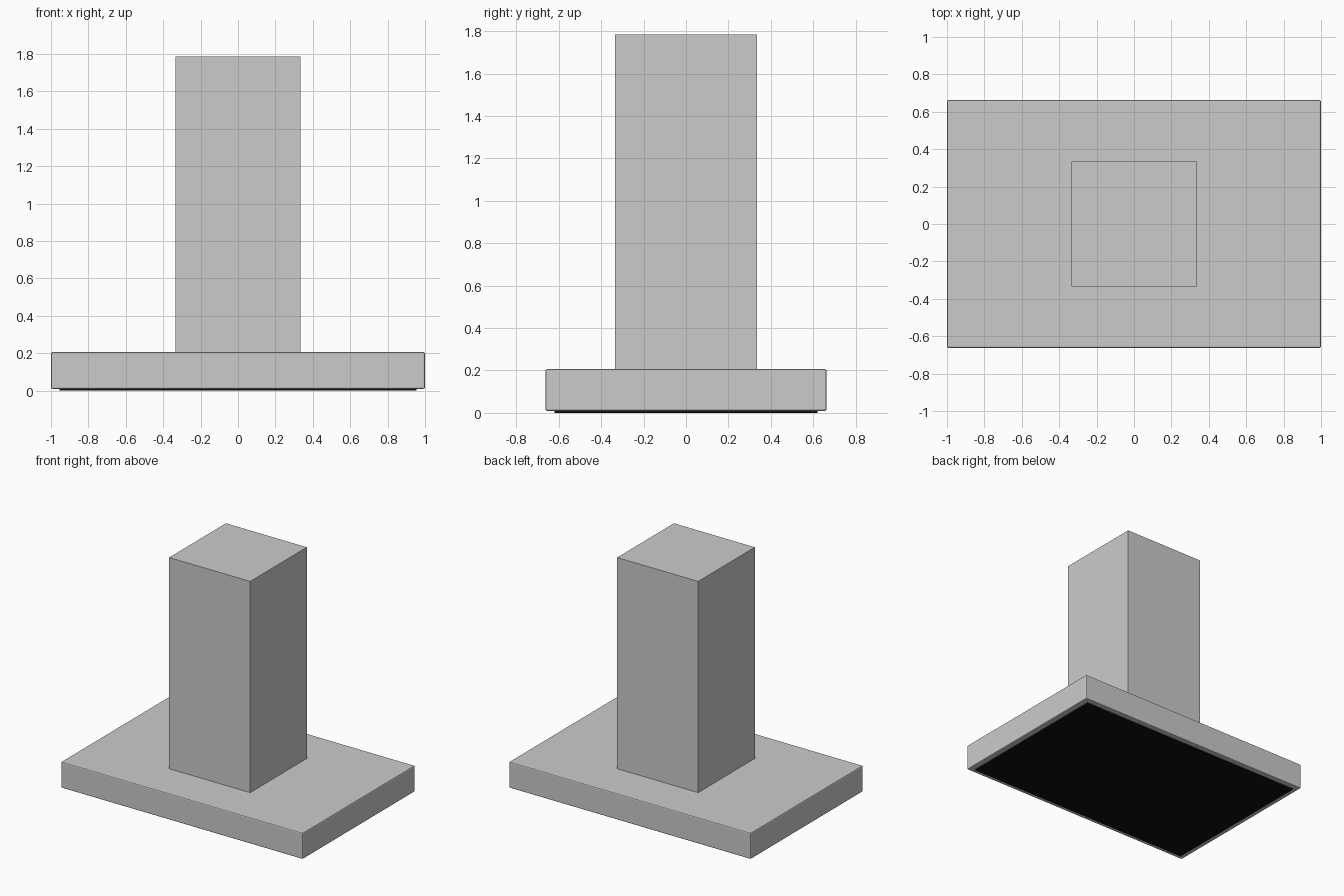
import bpy

if "Cube" in bpy.data.objects:
    bpy.data.objects.remove(bpy.data.objects["Cube"])


def box(name, sx, sy, z0, z1, bevel=0.0):
    bpy.ops.mesh.primitive_cube_add(size=1, location=(0, 0, (z0 + z1) / 2))
    ob = bpy.context.object
    ob.name = name
    ob.scale = (sx, sy, z1 - z0)
    bpy.ops.object.transform_apply(location=False, rotation=False, scale=True)
    if bevel:
        mod = ob.modifiers.new("edge_bevel", 'BEVEL')
        mod.width = bevel
        mod.segments = 2
    return ob


# wide hood body with softly broken edges
box("hood_body", 2.0, 1.326, 0.01, 0.206, 0.008)

# square chimney duct
box("chimney", 0.67, 0.67, 0.2, 1.786)

# black filter panel under the hood
panel = box("filter_panel", 1.91, 1.242, 0.0, 0.02)
black = bpy.data.materials.new("black")
black.diffuse_color = (0.005, 0.005, 0.005, 1)
black.use_nodes = True
black.node_tree.nodes["Principled BSDF"].inputs["Base Color"].default_value = black.diffuse_color
panel.data.materials.append(black)
